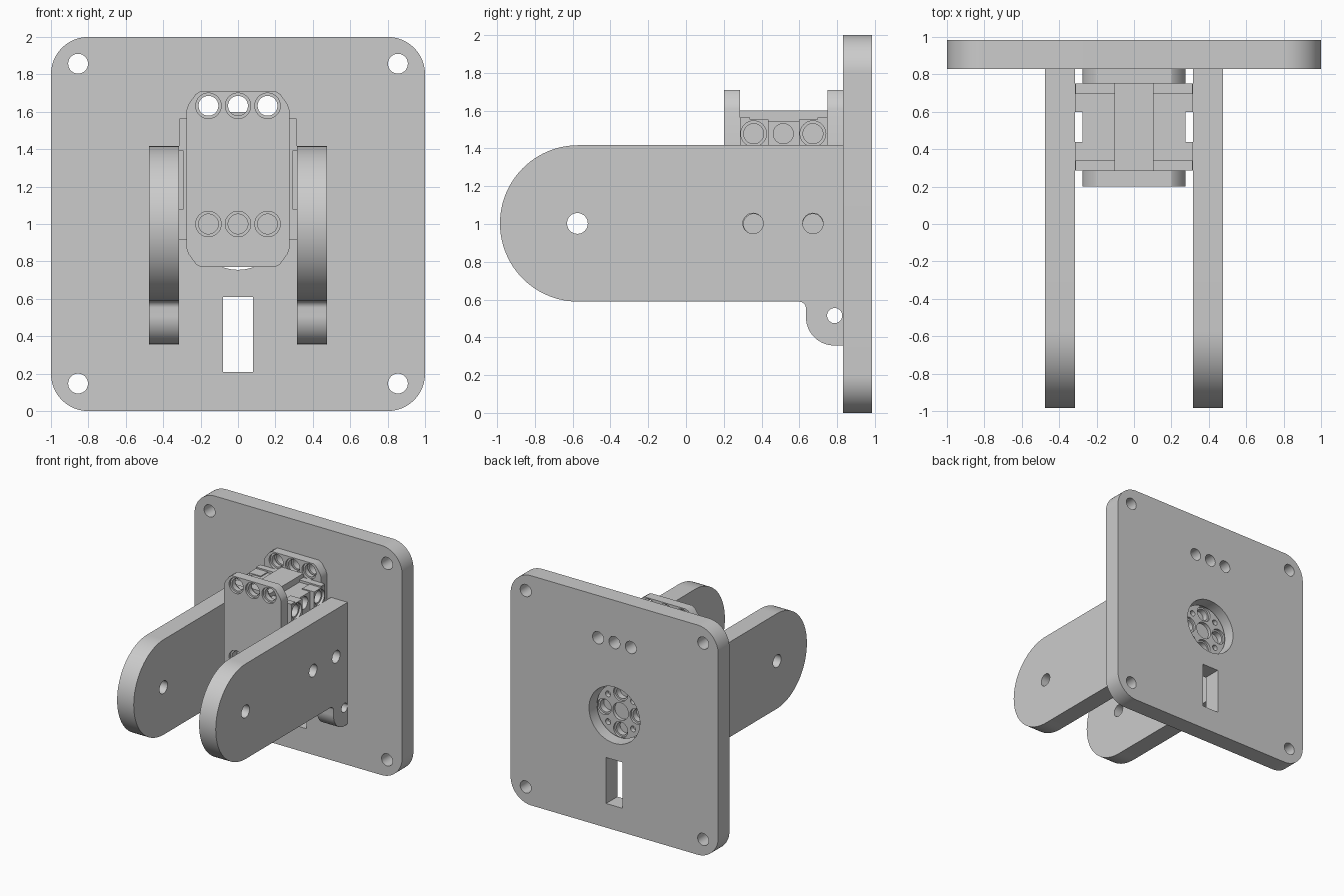
import bpy, bmesh
from math import cos, sin, radians, pi

if "Cube" in bpy.data.objects:
    bpy.data.objects.remove(bpy.data.objects["Cube"])


def arc(cu, cv, r, a0, a1, n=24):
    return [(cu + r * cos(radians(a0 + (a1 - a0) * i / n)),
             cv + r * sin(radians(a0 + (a1 - a0) * i / n))) for i in range(n + 1)]


def circle(cu, cv, r, n=40):
    return [(cu + r * cos(2 * pi * i / n), cv + r * sin(2 * pi * i / n)) for i in range(n)]


def rect(u0, u1, v0, v1):
    return [(u0, v0), (u1, v0), (u1, v1), (u0, v1)]


def prism(name, pts, axis, a, b):
    """Extrude a profile: axis Y uses (x, z) points, axis X uses (y, z) points."""
    bm = bmesh.new()
    place = (lambda u, v, t: (u, t, v)) if axis == 'Y' else (lambda u, v, t: (t, u, v))
    lo = [bm.verts.new(place(u, v, a)) for u, v in pts]
    hi = [bm.verts.new(place(u, v, b)) for u, v in pts]
    bm.faces.new(lo)
    bm.faces.new(hi[::-1])
    n = len(pts)
    for i in range(n):
        j = (i + 1) % n
        bm.faces.new((lo[i], hi[i], hi[j], lo[j]))
    bmesh.ops.recalc_face_normals(bm, faces=bm.faces)
    me = bpy.data.meshes.new(name)
    bm.to_mesh(me)
    bm.free()
    ob = bpy.data.objects.new(name, me)
    bpy.context.collection.objects.link(ob)
    return ob


def activate(ob):
    bpy.ops.object.select_all(action='DESELECT')
    ob.select_set(True)
    bpy.context.view_layer.objects.active = ob


def combine(ob, tool, op='DIFFERENCE'):
    activate(ob)
    m = ob.modifiers.new("bool", 'BOOLEAN')
    m.operation, m.solver, m.object = op, 'EXACT', tool
    bpy.ops.object.modifier_apply(modifier=m.name)
    bpy.data.objects.remove(tool, do_unlink=True)


def cut(ob, pts, axis, a, b):
    combine(ob, prism("cutter", pts, axis, a, b))


def smooth(ob):
    activate(ob)
    bpy.ops.object.shade_smooth_by_angle(angle=radians(30))


PINS = (-0.158, 0, 0.158)
HOLE, BORE = 0.053, 0.068

# Back plate with rounded corners, screw holes, slot and shaft opening
corners = (arc(.8, 1.8, .2, 0, 90) + arc(-.8, 1.8, .2, 90, 180)
           + arc(-.8, .2, .2, 180, 270) + arc(.8, .2, .2, 270, 360))
plate = prism("back_plate", corners, 'Y', .83, .985)
for x in (-.855, .855):
    for z in (.147, 1.857):
        cut(plate, circle(x, z, HOLE), 'Y', .7, 1.1)
for x in PINS:
    cut(plate, circle(x, 1.632, HOLE), 'Y', .7, 1.1)
cut(plate, circle(0, 1.0, .245, 64), 'Y', .7, 1.1)
cut(plate, rect(-.08, .08, .21, .61), 'Y', .7, 1.1)
smooth(plate)

# Two side arms with round ends and a small lower ear
arm_profile = ([(.83, 1.417)] + arc(-.571, 1.003, .414, 90, 270, 48)
               + arc(.598, .552, .037, 90, 0, 8)
               + arc(.785, .507, .15, 180, 270) + [(.83, .357)])
for side, x0, x1 in (("left", -.475, -.315), ("right", .315, .475)):
    arm = prism(side + "_arm", arm_profile, 'X', x0, x1)
    for y, z, r in ((-.575, 1.003, .055), (.355, 1.003, .054), (.672, 1.003, .054), (.787, .515, .04)):
        cut(arm, circle(y, z, r), 'X', x0 - .1, x1 + .1)
    smooth(arm)

# Motor end flanges with chamfered corners and counterbored pin holes
flange_profile = [(-.2, .77), (.2, .77), (.225, .785), (.265, .84), (.275, .87),
                  (.275, 1.61), (.265, 1.64), (.225, 1.695), (.2, 1.71),
                  (-.2, 1.71), (-.225, 1.695), (-.265, 1.64), (-.275, 1.61),
                  (-.275, .87), (-.265, .84), (-.225, .785)]
for name, y0, y1 in (("motor_front_flange", .2, .285), ("motor_rear_flange", .75, .83)):
    flange = prism(name, flange_profile, 'Y', y0, y1)
    for x in PINS:
        for z in (1.0, 1.632):
            if z < 1.5 and y0 > .5:
                continue
            cut(flange, circle(x, z, HOLE), 'Y', y0 - .1, y1 + .1)
            cut(flange, circle(x, z, BORE), 'Y', y0 - .05, y0 + .02)
            if z > 1.5:
                cut(flange, circle(x, z, BORE), 'Y', y1 - .02, y1 + .05)
    smooth(flange)

# Motor body: core, top ridge, side bosses and side panels
body = prism("motor_body", rect(-.275, .275, .87, 1.545), 'Y', .285, .75)
combine(body, prism("ridge", rect(-.105, .105, .85, 1.6), 'Y', .285, .75), 'UNION')
for s in (-1, 1):
    for y0, y1, r0, r1 in ((.285, .438, .285, .34), (.598, .75, .695, .75)):
        for z in (1.0, 1.475):
            combine(body, prism("boss", rect(y0, y1, z - .082, z + .078), 'X', s * .2, s * .315), 'UNION')
        combine(body, prism("panel", rect(y0, y1, 1.05, 1.42), 'X', s * .2, s * .295), 'UNION')
        combine(body, prism("rim", rect(r0, r1, 1.5, 1.565), 'X', s * .09, s * .313), 'UNION')
    for y in (.358, .672):
        for z in (1.0, 1.478):
            cut(body, circle(y, z, HOLE), 'X', s * .12, s * .4)
            cut(body, circle(y, z, BORE), 'X', s * .293, s * .4)
    cut(body, circle(.515, 1.478, HOLE), 'X', s * .12, s * .4)
smooth(body)

# Output disc seen through the plate opening
disc = prism("output_disc", circle(0, 1.0, .228, 64), 'Y', .83, .9)
cut(disc, circle(0, 1.0, .075), 'Y', .87, 1)
for i in range(4):
    a = i * pi / 2
    u, v = cos(a) * .158, 1 + sin(a) * .158
    cut(disc, circle(u, v, HOLE), 'Y', .8, 1)
    cut(disc, circle(u, v, BORE), 'Y', .88, 1)
    cut(disc, circle(cos(a + pi / 4) * .17, 1 + sin(a + pi / 4) * .17, .025, 20), 'Y', .86, 1)
smooth(disc)
